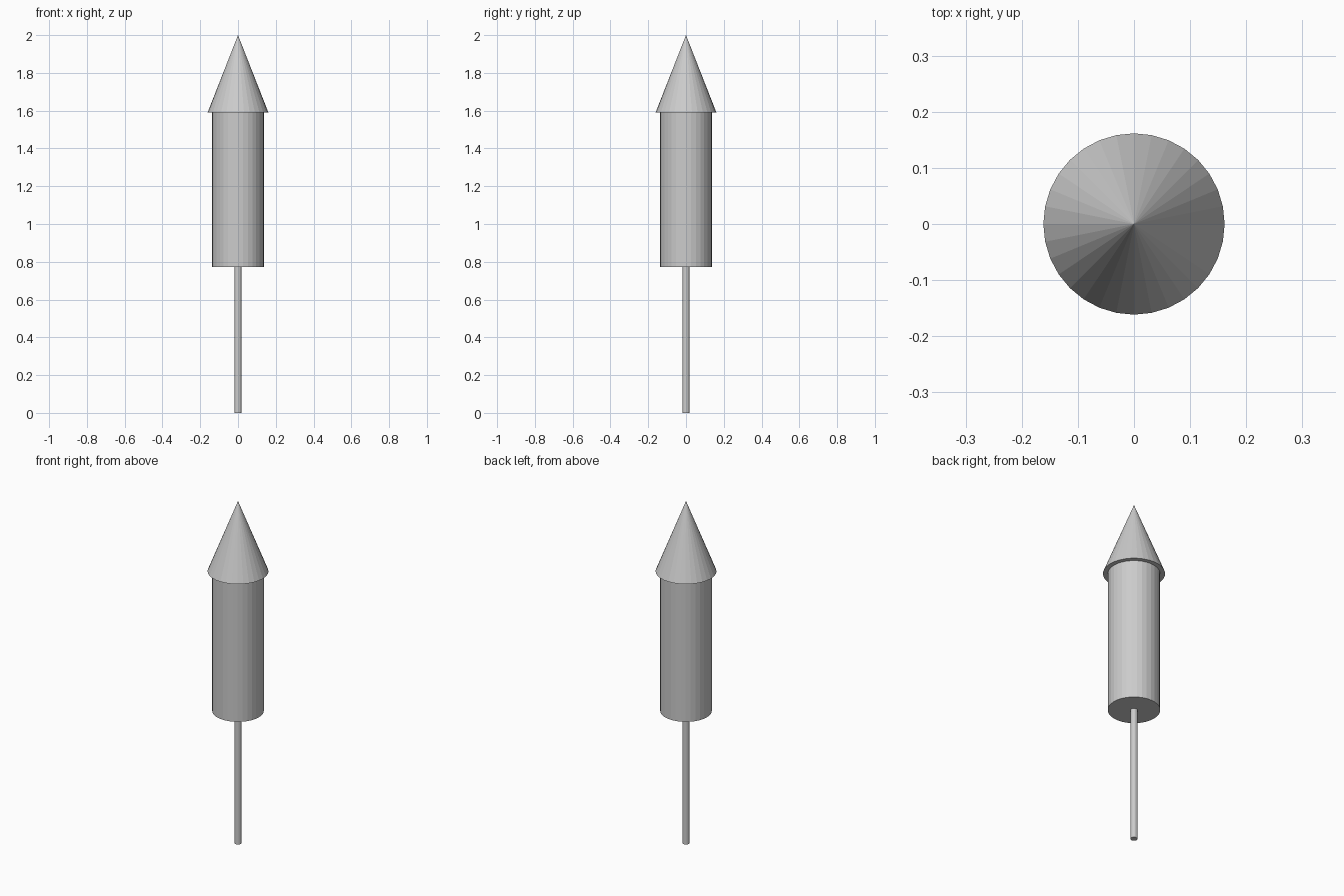
import bpy

if "Cube" in bpy.data.objects:
    bpy.data.objects.remove(bpy.data.objects["Cube"])

BODY_BOTTOM, BODY_TOP, TIP = 0.772, 1.589, 2.0
SIDES = 32


def tapered(name, r_bottom, r_top, z0, z1):
    """Upright, capped, flat-shaded round part between two heights."""
    bpy.ops.mesh.primitive_cone_add(
        vertices=SIDES, radius1=r_bottom, radius2=r_top,
        depth=z1 - z0, location=(0, 0, (z0 + z1) / 2))
    obj = bpy.context.object
    obj.name = name
    return obj


# Thin guide stick
tapered("stick", 0.0186, 0.0186, 0.0, BODY_BOTTOM)
# Main tube
tapered("body_tube", 0.1365, 0.1365, BODY_BOTTOM, BODY_TOP)
# Overhanging pointed cap
tapered("nose_cone", 0.1615, 0.0, BODY_TOP, TIP)
